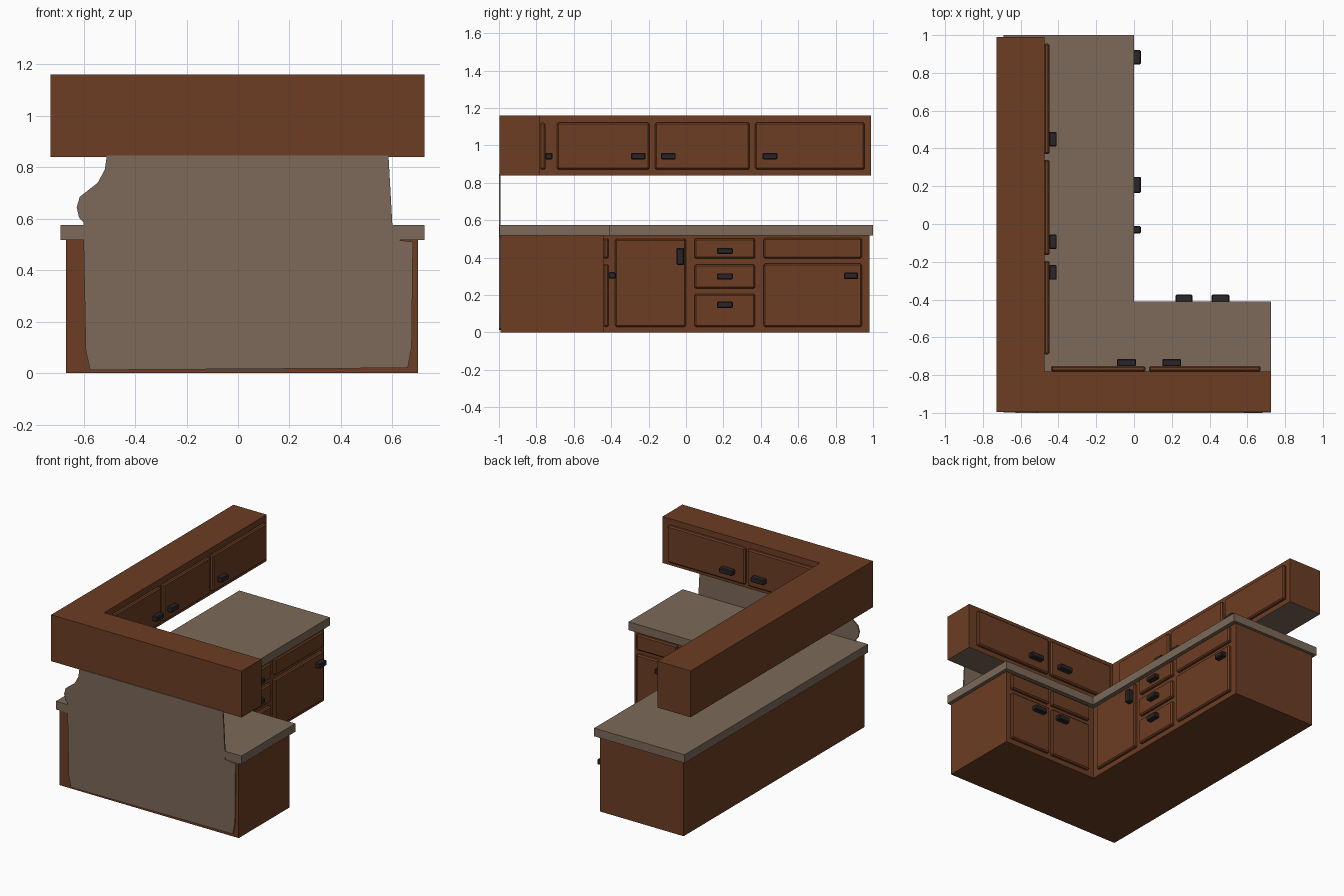
import bpy, bmesh

if "Cube" in bpy.data.objects:
    bpy.data.objects.remove(bpy.data.objects["Cube"])


def material(name, rgb):
    m = bpy.data.materials.new(name)
    m.diffuse_color = (*rgb, 1)
    m.use_nodes = True
    m.node_tree.nodes["Principled BSDF"].inputs["Base Color"].default_value = m.diffuse_color
    return m


WOOD = material("brown wood", (0.150, 0.047, 0.017))
STONE = material("taupe stone", (0.200, 0.142, 0.100))
METAL = material("dark metal", (0.023, 0.018, 0.021))


def finish(name, bm, *mats):
    bmesh.ops.recalc_face_normals(bm, faces=bm.faces)
    me = bpy.data.meshes.new(name)
    for m in mats:
        me.materials.append(m)
    bm.to_mesh(me)
    bm.free()
    ob = bpy.data.objects.new(name, me)
    bpy.context.collection.objects.link(ob)
    return ob


def prism(name, outline, offset, *mats, under=False):
    """Extrude a closed outline; optionally give the underside the second material."""
    bm = bmesh.new()
    face = bm.faces.new([bm.verts.new(p) for p in outline])
    res = bmesh.ops.extrude_face_region(bm, geom=[face])
    verts = [g for g in res["geom"] if isinstance(g, bmesh.types.BMVert)]
    bmesh.ops.translate(bm, verts=verts, vec=offset)
    if under:
        bmesh.ops.recalc_face_normals(bm, faces=bm.faces)
        for f in bm.faces:
            f.material_index = int(f.normal.z < -0.9)
    return finish(name, bm, *mats)


def ell(name, x0, x1, x2, y0, y1, y2, z0, z1, *mats, under=False):
    """L-shaped slab: long leg x0..x1, short leg y0..y1."""
    pts = [(x0, y0), (x2, y0), (x2, y1), (x1, y1), (x1, y2), (x0, y2)]
    return prism(name, [(x, y, z0) for x, y in pts], (0, 0, z1 - z0), *mats, under=under)


def block(name, lo, hi, mat, bevel):
    bm = bmesh.new()
    bmesh.ops.create_cube(bm, size=1)
    for v in bm.verts:
        v.co = [(a + b) / 2 + c * (b - a) for a, b, c in zip(lo, hi, v.co)]
    bmesh.ops.bevel(bm, geom=bm.edges[:], offset=bevel, segments=1, affect='EDGES')
    return finish(name, bm, mat)


def fit(name, face, axis, rect, depth, mat, bevel):
    """Place a plate on a cabinet face; rect = along0, along1, z0, z1."""
    a0, a1, z0, z1 = rect
    if axis == "x":
        block(name, (face, a0, z0), (face + depth, a1, z1), mat, bevel)
    else:
        block(name, (a0, face, z0), (a1, face + depth, z1), mat, bevel)


# Cabinet bodies and countertop
ell("base_cabinet", -0.668, -0.03, 0.70, -0.992, -0.44, 0.98, 0, 0.52, WOOD)
ell("countertop", -0.69, 0.0, 0.725, -0.998, -0.41, 1.0, 0.518, 0.575, STONE)
ell("wall_cabinet", -0.728, -0.475, 0.725, -0.996, -0.78, 0.99, 0.84, 1.16,
    WOOD, STONE, under=True)

# Backing sheet with a wavy left edge
sheet = [(-0.575, 0.012), (-0.592, 0.09), (-0.60, 0.50), (-0.60, 0.585), (-0.618, 0.605),
         (-0.627, 0.645), (-0.615, 0.685), (-0.545, 0.74), (-0.518, 0.79), (-0.51, 0.845),
         (0.585, 0.845), (0.60, 0.575), (0.602, 0.52), (0.68, 0.51), (0.675, 0.1), (0.66, 0.02)]
prism("back_sheet", [(x, -1.0, z) for x, z in sheet], (0, 0.008, 0), STONE)

# Doors and drawers: face position, axis, panels
panels = {
    "base_long": (-0.032, "x", [(-0.38, 0.0, 0.03, 0.50), (0.045, 0.37, 0.395, 0.503),
                                (0.045, 0.37, 0.235, 0.362), (0.045, 0.37, 0.03, 0.205),
                                (0.415, 0.94, 0.395, 0.505), (0.415, 0.94, 0.03, 0.367)]),
    "base_short": (-0.442, "y", [(x, x + 0.31, a, b) for x in (0.025, 0.36)
                                 for a, b in ((0.03, 0.365), (0.395, 0.503))]),
    "wall_long": (-0.477, "x", [(y0, y1, 0.87, 1.122) for y0, y1 in
                                ((-0.69, -0.195), (-0.165, 0.34), (0.37, 0.955))]),
    "wall_short": (-0.782, "y", [(-0.44, 0.06, 0.87, 1.122), (0.08, 0.67, 0.87, 1.122)]),
}
for name, (face, axis, rects) in panels.items():
    for i, r in enumerate(rects):
        fit(f"{name}_panel_{i + 1}", face, axis, r, 0.03, WOOD, 0.008)

# Handles
handles = {
    "base_long": (-0.004, "x", [(-0.05, -0.01, 0.36, 0.452), (0.165, 0.25, 0.42, 0.452),
                                (0.165, 0.25, 0.283, 0.316), (0.165, 0.25, 0.13, 0.166),
                                (0.845, 0.92, 0.285, 0.32)]),
    "base_short": (-0.414, "y", [(0.22, 0.31, 0.288, 0.322), (0.41, 0.505, 0.288, 0.322)]),
    "wall_long": (-0.449, "x", [(y, y + 0.078, 0.925, 0.96) for y in (-0.295, -0.133, 0.41)]),
    "wall_short": (-0.754, "y", [(-0.09, 0.01, 0.925, 0.96), (0.15, 0.25, 0.925, 0.96)]),
}
for name, (face, axis, rects) in handles.items():
    for i, r in enumerate(rects):
        fit(f"{name}_handle_{i + 1}", face, axis, r, 0.04, METAL, 0.005)
